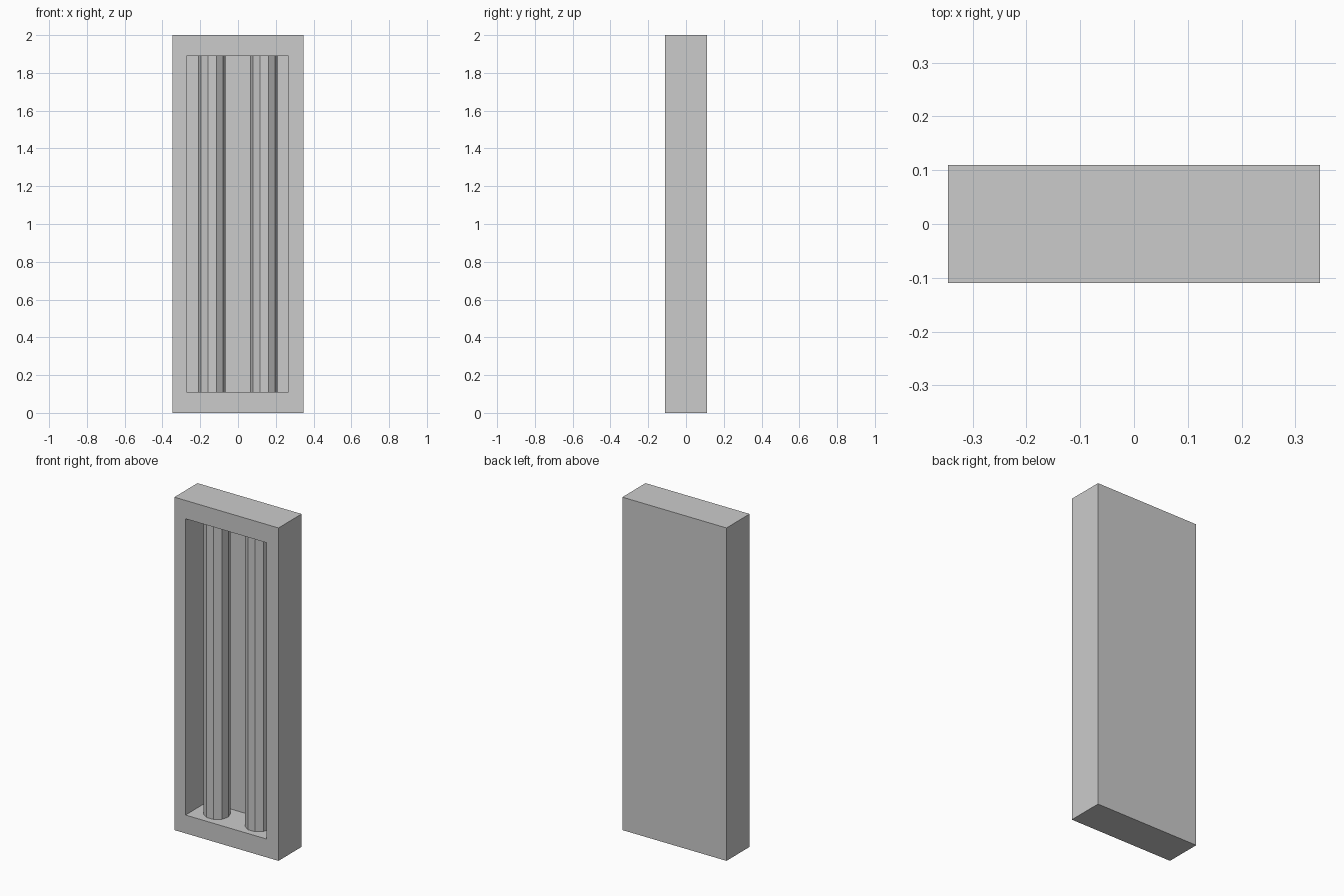
import bpy, bmesh, math
from mathutils import Matrix, Vector

if "Cube" in bpy.data.objects:
    bpy.data.objects.remove(bpy.data.objects["Cube"])

W, D, H = 0.692, 0.22, 2.0
X0, X1, Z0, Z1 = -0.272, 0.267, 0.11, 1.89   # recess opening
DEPTH = 0.205                                 # recess depth


def finish(bm, name):
    bmesh.ops.recalc_face_normals(bm, faces=bm.faces)
    mesh = bpy.data.meshes.new(name)
    bm.to_mesh(mesh)
    bm.free()
    obj = bpy.data.objects.new(name, mesh)
    bpy.context.collection.objects.link(obj)
    return obj


# Casing: a box with its front face inset and pushed back into a deep recess
bm = bmesh.new()
bmesh.ops.create_cube(bm, size=1, matrix=Matrix.Translation((0, 0, H / 2)) @ Matrix.Diagonal((W, D, H, 1)))
bm.normal_update()
front = min(bm.faces, key=lambda f: f.calc_center_median().y)
bmesh.ops.inset_region(bm, faces=[front], thickness=0.07)
for v in front.verts:
    v.co.x = X0 if v.co.x < 0 else X1
    v.co.z = Z0 if v.co.z < H / 2 else Z1
back = bmesh.ops.extrude_discrete_faces(bm, faces=[front])["faces"]
bmesh.ops.translate(bm, verts=back[0].verts, vec=Vector((0, DEPTH, 0)))
finish(bm, "casing")

# Two ten-sided tubes standing in the recess
for name, x in (("left_tube", -0.139), ("right_tube", 0.136)):
    bm = bmesh.new()
    turn = Matrix.Rotation(math.radians(2), 4, 'Z')
    bmesh.ops.create_cone(bm, cap_ends=True, segments=10, radius1=0.073, radius2=0.073, depth=Z1 - Z0,
                          matrix=Matrix.Translation((x, 0, (Z0 + Z1) / 2)) @ turn)
    # align the corners so one lies 2 degrees past the side axis
    first = min(bm.verts, key=lambda v: (v.co - Vector((x + 0.073, 0, v.co.z))).length)
    angle = math.atan2(first.co.y, first.co.x - x)
    bmesh.ops.rotate(bm, verts=bm.verts, cent=(x, 0, 0),
                     matrix=Matrix.Rotation(math.radians(2) - angle, 3, 'Z'))
    finish(bm, name)
